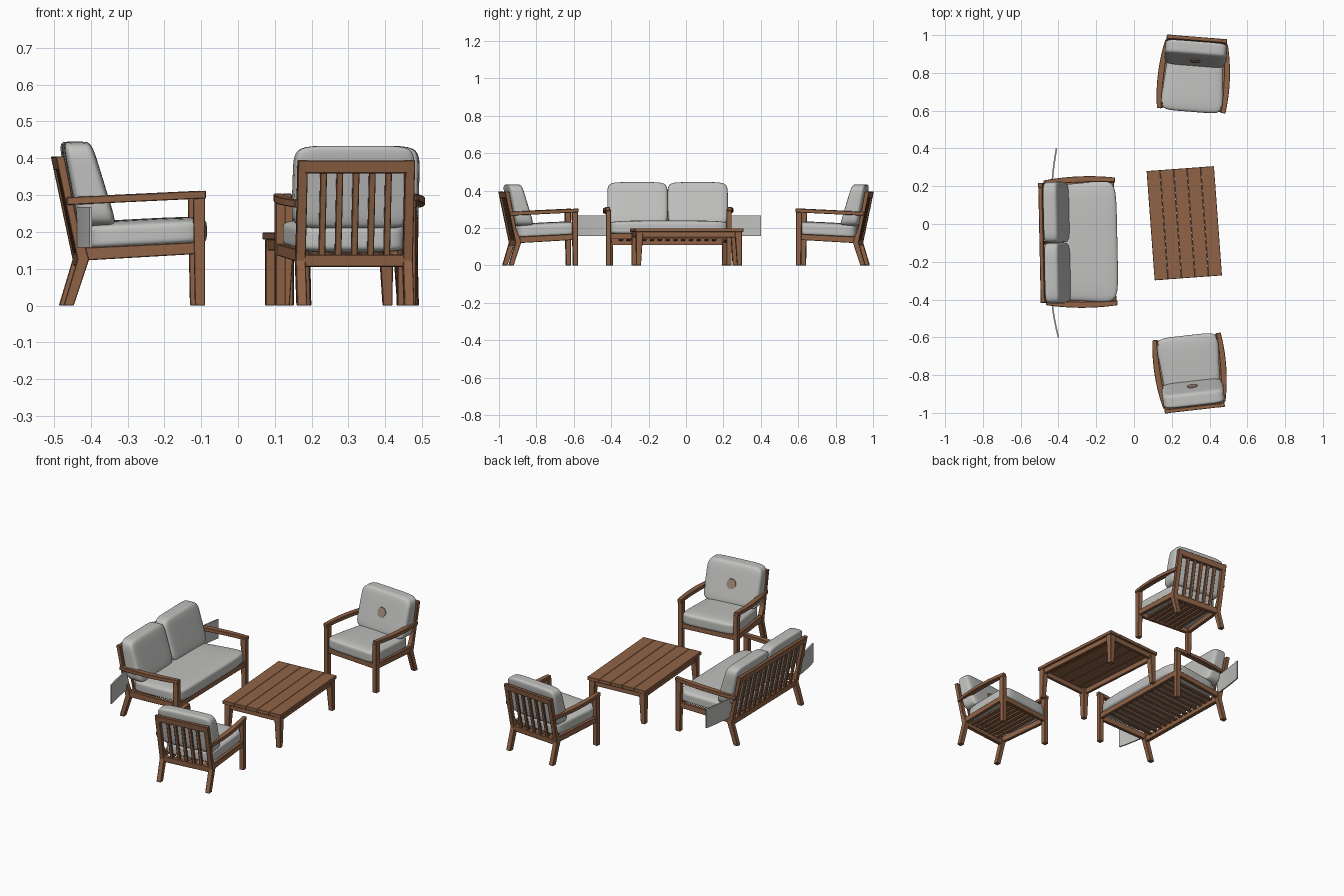
import bpy, bmesh, math
from mathutils import Matrix

if "Cube" in bpy.data.objects:
    bpy.data.objects.remove(bpy.data.objects["Cube"])


def material(name, rgb):
    m = bpy.data.materials.new(name)
    m.diffuse_color = (*rgb, 1)
    m.use_nodes = True
    m.node_tree.nodes["Principled BSDF"].inputs["Base Color"].default_value = m.diffuse_color
    return m


WOOD = material("warm wood", (0.28, 0.125, 0.062))
FABRIC = material("light grey fabric", (0.53, 0.53, 0.52))
TAN = material("taupe button", (0.34, 0.25, 0.19))


def finish(name, bm, M, mat, smooth=False, bevel=0.0):
    bm.transform(M)
    bmesh.ops.recalc_face_normals(bm, faces=bm.faces)
    me = bpy.data.meshes.new(name)
    bm.to_mesh(me)
    bm.free()
    me.materials.append(mat)
    for p in me.polygons:
        p.use_smooth = smooth
    ob = bpy.data.objects.new(name, me)
    bpy.context.collection.objects.link(ob)
    if bevel:
        b = ob.modifiers.new("soft edge", "BEVEL")
        b.width, b.segments = bevel, 1
    return ob


def loft(name, rings, M, mat=WOOD, bevel=0.002):
    bm = bmesh.new()
    R = [[bm.verts.new(p) for p in ring] for ring in rings]
    n = len(R[0])
    for a, b in zip(R, R[1:]):
        for i in range(n):
            bm.faces.new((a[i], a[(i + 1) % n], b[(i + 1) % n], b[i]))
    bm.faces.new(R[0])
    bm.faces.new(R[-1][::-1])
    return finish(name, bm, M, mat, bevel=bevel)


def prism(name, poly, y0, y1, M, mat=WOOD):
    """Side profile (x, z) extruded across y."""
    return loft(name, [[(x, y, z) for x, z in poly] for y in (y0, y1)], M, mat)


def cushion(name, place, M, power=7):
    """Rounded block; place(u, v, w) maps the -1..1 block into position."""
    bm = bmesh.new()
    bmesh.ops.create_cube(bm, size=2)
    bmesh.ops.subdivide_edges(bm, edges=bm.edges, cuts=15, use_grid_fill=True)
    for v in bm.verts:
        # crowd the grid toward the edges so the corners stay round
        c = [math.sin(a * math.pi / 2) for a in v.co]
        k = sum(abs(a) ** power for a in c) ** (-1 / power)
        v.co = place(*[a * k for a in c])
    return finish(name, bm, M, FABRIC, smooth=True)


POST = [(-.188, 0), (-.16, 0), (-.118, .125), (-.128, .16), (-.145, .2),
        (-.186, .405), (-.21, .405), (-.15, .125)]
LEG = [(.174, 0), (.202, 0), (.202, .3), (.168, .3)]


def back_shape(t):
    """Centre x, half thickness and z of the back cushion at height t in 0..1."""
    return -.092 - .058 * t, .054 - .014 * t, .215 + .23 * t


def seat(kind, M, hb, hf, arm, n_back, n_seat, n_cush, button):
    """hb, hf: half widths at back and front; arm: half widths along the arm."""
    for s, side in ((1, "left"), (-1, "right")):
        tag = f"{kind}_{side}_"
        prism(tag + "back_post", POST, s * hb, s * (hb - .027), M)
        prism(tag + "front_leg", LEG, s * hf, s * (hf - .027), M)
        # side rail of the seat, widening to the front
        loft(tag + "side_rail",
             [[(x, s * (h - d), z) for d, z in ((.003, z0), (.003, z1), (.022, z1), (.022, z0))]
              for x, h, z0, z1 in ((-.137, hb, .122, .157), (.18, hf, .14, .172))], M)
        # bowed armrest
        rings = []
        for i in range(11):
            t = i / 10
            a, b, c = arm
            h = a * (1 - t) * (1 - 2 * t) + 4 * b * t * (1 - t) + c * t * (2 * t - 1)
            x, z = -.18 + .384 * t, .294 + .018 * t
            w = .024 + .008 * math.sin(math.pi * t)
            rings.append([(x, s * h, z), (x, s * (h - w), z),
                          (x, s * (h - w), z - .021), (x, s * h, z - .021)])
        loft(tag + "armrest", rings, M)
    i = hb - .02
    # cross rails
    prism(kind + "_top_rail", [(-.203, .368), (-.182, .368), (-.188, .404), (-.209, .404)], -i, i, M)
    prism(kind + "_lower_back_rail", [(-.149, .108), (-.126, .108), (-.126, .142), (-.152, .142)], -i, i, M)
    prism(kind + "_front_rail", [(.178, .14), (.198, .14), (.198, .172), (.178, .172)], -hf + .02, hf - .02, M)
    # upright back slats
    inner = hb - .027
    for k in range(n_back):
        y = -inner + 2 * inner * (k + 1) / (n_back + 1)
        prism(f"{kind}_back_slat_{k + 1}", [(-.149, .135), (-.137, .135), (-.187, .375), (-.199, .375)],
              y - .009, y + .009, M)
    # seat slats, front to back
    for k in range(n_seat):
        y = -inner + 2 * inner * (k + 1) / (n_seat + 1)
        prism(f"{kind}_seat_slat_{k + 1}", [(-.135, .13), (.182, .148), (.182, .16), (-.135, .142)],
              y - .011, y + .011, M)

    # seat cushion, a little wider and higher at the front
    def seat_place(u, v, w):
        x = .038 + .172 * u
        puff = .036 + .006 * (1 - u ** 4) * (1 - v ** 4)
        return (x, v * (hb - .004 + .012 * u), .192 + .05 * x + puff * w)
    cushion(kind + "_seat_cushion", seat_place, M)

    # back cushions
    half = (hb + .004) / n_cush
    for k in range(n_cush):
        yc = (2 * k + 1 - n_cush) * half

        def back_place(u, v, w, yc=yc):
            cx, th, z = back_shape((w + 1) / 2)
            return (cx + th * u, yc + half * v, z)
        cushion(f"{kind}_back_cushion_{k + 1}", back_place, M)
    if button:
        rings = []
        for off in (-.004, .004):
            ring = []
            for k in range(12):
                a = math.tau * k / 12
                cx, th, z = back_shape(.52 + .12 * math.sin(a))
                ring.append((cx + th + off, .028 * math.cos(a), z))
            rings.append(ring)
        loft(kind + "_button", rings, M, TAN, 0)


def placed(x, y, deg, sx=1.0, sz=1.0):
    return (Matrix.Translation((x, y, 0)) @ Matrix.Rotation(math.radians(deg), 4, "Z")
            @ Matrix.Diagonal((sx, 1, sz, 1)))


# seats
SOFA = placed(-.295, -.096, 1.2, .985)
seat("sofa", SOFA, .318, .336, (.33, .348, .338), 11, 13, 2, False)
seat("near_chair", placed(.3, -.788, 96.5, .95, .975), .16, .18, (.166, .191, .182), 5, 7, 1, True)
seat("far_chair", placed(.318, .793, -94.5, .95, .975), .16, .18, (.166, .191, .182), 5, 7, 1, True)

# thin cloth flaps sticking out beside the sofa
for s, side in ((1, "left"), (-1, "right")):
    rings = []
    for i in range(6):
        t = i / 5
        y = -.1 + s * (.3 + .2 * t)
        x = -.434 + (.024 if s > 0 else .034) * t ** 1.5
        rings.append([(x - .004, y, .157), (x + .004, y, .157), (x + .004, y, .268), (x - .004, y, .268)])
    loft(f"sofa_{side}_flap", rings, Matrix(), FABRIC, 0)

# coffee table
T = placed(.2665, .004, 4.2)
HX, HY = .179, .29


def box(name, x0, x1, y0, y1, z0, z1, bevel=.0015):
    loft(name, [[(x0, y0, z), (x1, y0, z), (x1, y1, z), (x0, y1, z)] for z in (z0, z1)], T, bevel=bevel)


for k in range(5):
    w = 2 * HX / 5
    box(f"table_plank_{k + 1}", -HX + k * w, -HX + (k + 1) * w - .0006, -HY, HY, .179, .198)
for sx in (-1, 1):
    box("table_long_rail", sx * (HX - .012), sx * (HX - .028), -HY + .02, HY - .02, .15, .18)
    for sy in (-1, 1):
        # tapered leg, outer faces upright
        loft("table_leg", [[(sx * (HX - a), sy * (HY - b), z)
                            for a, b in ((.006, .006), (d, .006), (d, d), (.006, d))]
                           for d, z in ((.032, 0), (.044, .18))], T)
for sy in (-1, 1):
    box("table_short_rail", -HX + .02, HX - .02, sy * (HY - .012), sy * (HY - .028), .15, .18)
